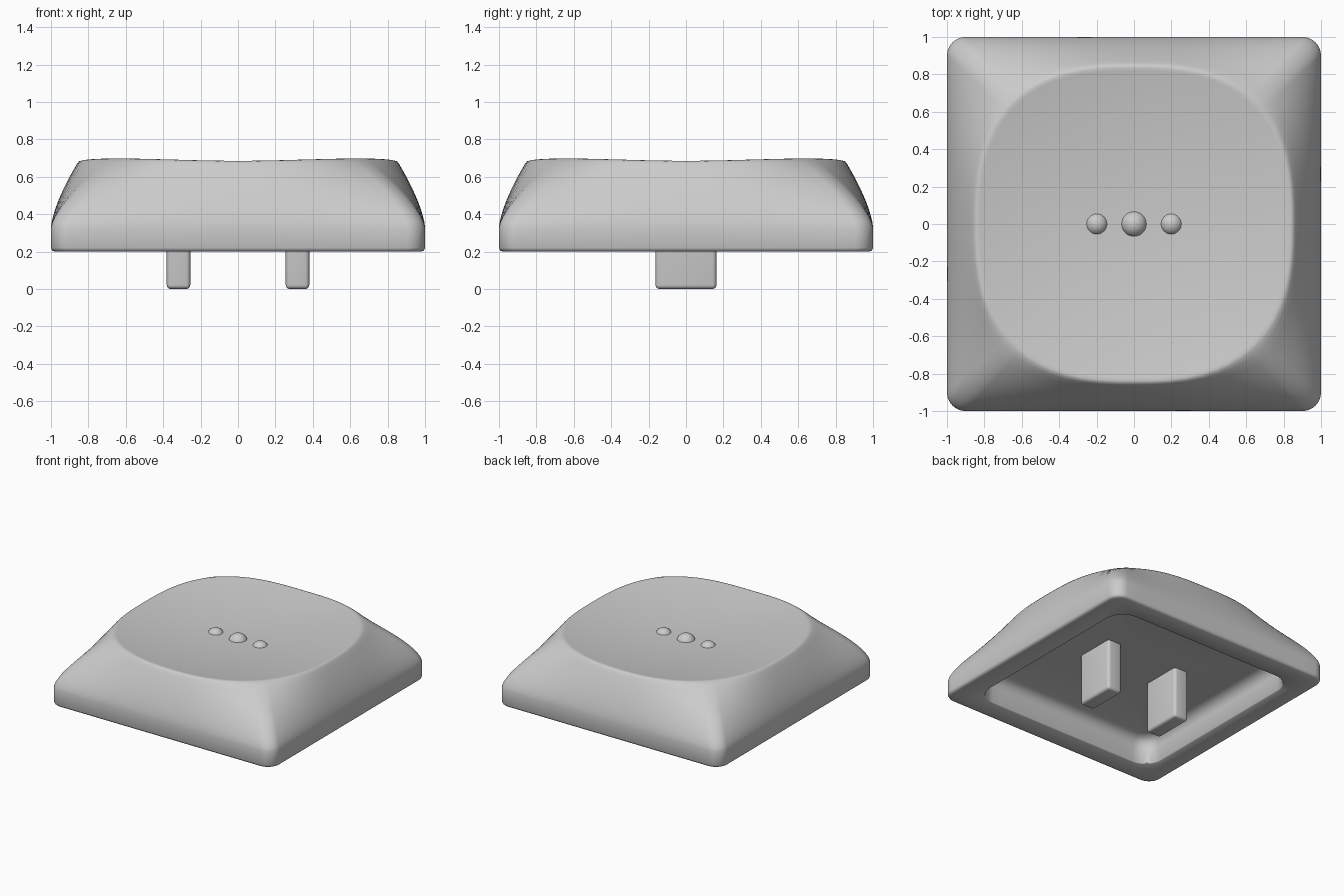
import bpy, bmesh, math
from mathutils import Vector

cube = bpy.data.objects.get("Cube")
if cube:
    bpy.data.objects.remove(cube, do_unlink=True)

grey = bpy.data.materials.new("light_grey")
grey.use_nodes = True
colour = (0.6, 0.6, 0.6, 1)
grey.diffuse_color = colour
grey.node_tree.nodes["Principled BSDF"].inputs["Base Color"].default_value = colour


def finish(name, bm, angle=50):
    bmesh.ops.recalc_face_normals(bm, faces=bm.faces)
    mesh = bpy.data.meshes.new(name)
    bm.to_mesh(mesh)
    bm.free()
    mesh.materials.append(grey)
    ob = bpy.data.objects.new(name, mesh)
    bpy.context.collection.objects.link(ob)
    bpy.ops.object.select_all(action="DESELECT")
    ob.select_set(True)
    bpy.context.view_layer.objects.active = ob
    bpy.ops.object.shade_smooth_by_angle(angle=math.radians(angle))
    return ob


def rounded_square(half, radius, arc=8, side=16):
    """Outline of a square with rounded corners, counter-clockwise."""
    pts = []
    inner = half - radius
    for k in range(4):
        turn = k * math.pi / 2
        c, s = math.cos(turn), math.sin(turn)
        quarter = [(half, inner * (2 * i / side - 1)) for i in range(side)]
        for i in range(arc):
            a = i / arc * math.pi / 2
            quarter.append((inner + radius * math.cos(a), inner + radius * math.sin(a)))
        pts += [Vector((x * c - y * s, x * s + y * c)) for x, y in quarter]
    return pts


def dish(p):
    """Height of the hollow top at a point."""
    return 0.615 + p.length_squared / 10


def flat(outline, z):
    return [Vector((p.x, p.y, z)) for p in outline]


# Outlines of the skirt and of the softer top rim
skirt = rounded_square(1.0, 0.1)
rim = []
for p in skirt:
    d = p.normalized()
    rim.append(d * 0.85 / (abs(d.x) ** 2.63 + abs(d.y) ** 2.63) ** (1 / 2.63))

# Cavity ceiling, filleted wall, bottom edge and straight skirt
rings = [flat(rounded_square(h, r), z) for h, r, z in (
    (0.3, 0.04, 0.41), (0.73, 0.08, 0.41), (0.77, 0.1, 0.4), (0.8, 0.13, 0.37),
    (0.81, 0.14, 0.33), (0.82, 0.15, 0.205), (0.825, 0.15, 0.2), (0.98, 0.09, 0.2),
    (0.994, 0.096, 0.206), (1.0, 0.1, 0.22), (1.0, 0.1, 0.33))]

# Curved shoulders rising from the skirt to the rim
steps = 12
for i in range(1, steps + 1):
    t = 0.95 * i / steps
    ring = []
    for a, b in zip(skirt, rim):
        p = a.lerp(b, t ** 1.45)
        ring.append(Vector((p.x, p.y, 0.33 + t * (dish(b) - 0.33))))
    rings.append(ring)

# Rounded rim, then the dished top
for scale, drop in ((1, 0.005), (0.985, 0), (0.965, 0), (0.94, 0), (0.85, 0),
                    (0.7, 0), (0.5, 0), (0.3, 0), (0.12, 0)):
    ring = []
    for b in rim:
        p = b * scale
        ring.append(Vector((p.x, p.y, dish(p) - drop)))
    rings.append(ring)

bm = bmesh.new()
loops = [[bm.verts.new(v) for v in ring] for ring in rings]
n = len(skirt)
for low, high in zip(loops, loops[1:]):
    for i in range(n):
        j = (i + 1) % n
        bm.faces.new((low[i], low[j], high[j], high[i]))
bm.faces.new(loops[0])
bm.faces.new(loops[-1])
finish("cap_shell", bm)

# Two mounting stems under the cap
for name, side in (("left_stem", 1), ("right_stem", -1)):
    bm = bmesh.new()
    bmesh.ops.create_cube(bm, size=1)
    for v in bm.verts:
        v.co = Vector((v.co.x * 0.126 + side * 0.318, v.co.y * 0.326, (v.co.z + 0.5) * 0.43))
    edges = [e for e in bm.edges if min(v.co.z for v in e.verts) < 0.2]
    bmesh.ops.bevel(bm, geom=edges, offset=0.022, segments=4, profile=0.5, affect="EDGES")
    finish(name, bm)

# Three raised dots in the middle of the dish
for name, x, radius in (("left_dot", 0.2, 0.062), ("middle_dot", 0, 0.071), ("right_dot", -0.2, 0.062)):
    bm = bmesh.new()
    bmesh.ops.create_uvsphere(bm, u_segments=32, v_segments=16, radius=radius)
    bmesh.ops.translate(bm, verts=bm.verts, vec=(x, 0, 0.59))
    finish(name, bm)
